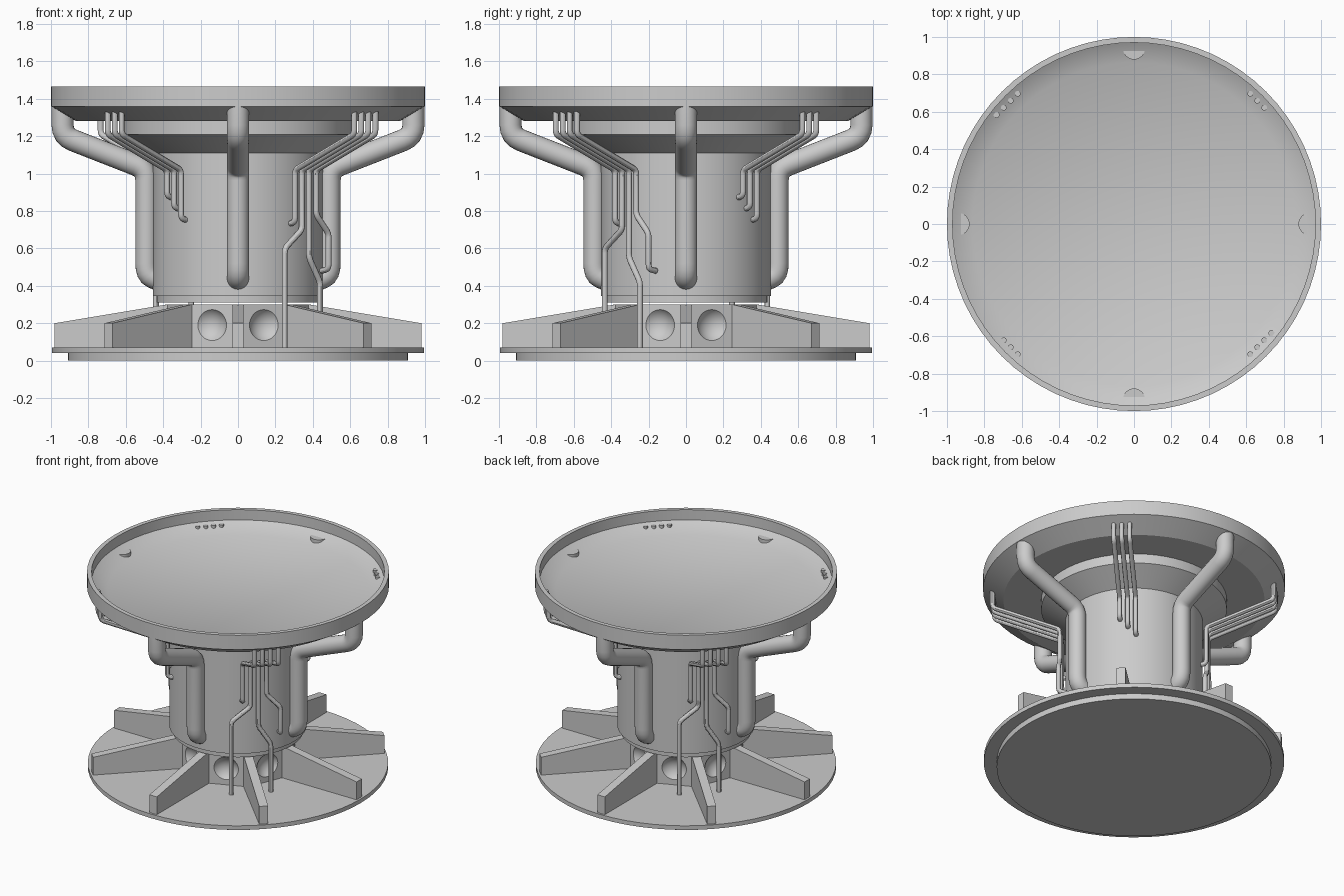
import bpy, bmesh, math
from mathutils import Vector, Matrix

if "Cube" in bpy.data.objects:
    bpy.data.objects.remove(bpy.data.objects["Cube"])


def add_mesh(name, bm):
    bmesh.ops.recalc_face_normals(bm, faces=bm.faces[:])
    me = bpy.data.meshes.new(name)
    bm.to_mesh(me)
    bm.free()
    ob = bpy.data.objects.new(name, me)
    bpy.context.collection.objects.link(ob)
    return ob


def smooth(ob):
    bpy.ops.object.select_all(action='DESELECT')
    ob.select_set(True)
    bpy.context.view_layer.objects.active = ob
    bpy.ops.object.shade_smooth_by_angle(angle=math.radians(30))


def lathe(name, profile, sides=64):
    """Closed solid of revolution from (radius, z) points, capped at both ends."""
    bm = bmesh.new()
    rings = [[bm.verts.new((r * math.cos(2 * math.pi * i / sides),
                            r * math.sin(2 * math.pi * i / sides), z))
              for i in range(sides)] for r, z in profile]
    for a, b in zip(rings, rings[1:]):
        for i in range(sides):
            j = (i + 1) % sides
            bm.faces.new((a[i], a[j], b[j], b[i]))
    bm.faces.new(rings[0])
    bm.faces.new(rings[-1])
    return add_mesh(name, bm)


def rounded(points, size, steps=4):
    """Replace each inner corner of a path with a short arc."""
    pts = [Vector(p) for p in points]
    out = [pts[0]]
    for a, b, c in zip(pts, pts[1:], pts[2:]):
        p = b + (a - b).normalized() * min(size, (a - b).length * 0.45)
        q = b + (c - b).normalized() * min(size, (c - b).length * 0.45)
        for k in range(steps + 1):
            t = k / steps
            out.append(p * (1 - t) ** 2 + b * 2 * t * (1 - t) + q * t * t)
    return out + [pts[-1]]


def pipe(name, path, radius, angle, bend, sides):
    """Sweep a tube along (radial, tangential, z) points, turned by angle."""
    rot = Matrix.Rotation(angle, 3, 'Z')
    pts = [rot @ p for p in rounded(path, bend)]
    side = rot @ Vector((0, 1, 0))
    bm = bmesh.new()
    rings = []
    for i, p in enumerate(pts):
        d = (pts[min(i + 1, len(pts) - 1)] - pts[max(i - 1, 0)]).normalized()
        s = (side - d * side.dot(d)).normalized()
        n = d.cross(s)
        rings.append([bm.verts.new(p + radius * (s * math.cos(t) + n * math.sin(t)))
                      for t in (2 * math.pi * k / sides for k in range(sides))])
    for a, b in zip(rings, rings[1:]):
        for k in range(sides):
            j = (k + 1) % sides
            bm.faces.new((a[k], a[j], b[j], b[k]))
    bm.faces.new(rings[0])
    bm.faces.new(rings[-1])
    smooth(add_mesh(name, bm))


# Base plate with stepped underside
smooth(lathe("base_plate", [(0.91, 0), (0.91, 0.04), (0.995, 0.04), (0.995, 0.07)]))

# Octagonal hub with a round dish in each face
hub = lathe("hub", [(0.39, 0.06), (0.39, 0.30)], 8)
dish_r, depth = 0.083, 0.04
ball = (dish_r ** 2 + depth ** 2) / (2 * depth)
dist = 0.39 * math.cos(math.pi / 8) + ball - depth
bm = bmesh.new()
for i in range(8):
    a = math.radians(22.5 + 45 * i)
    m = (Matrix.Translation((dist * math.cos(a), dist * math.sin(a), 0.19))
         @ Matrix.Rotation(a, 4, 'Z') @ Matrix.Rotation(math.pi / 2, 4, 'Y'))
    bmesh.ops.create_uvsphere(bm, u_segments=32, v_segments=24, radius=ball, matrix=m)
cutter = add_mesh("dish_cutter", bm)
mod = hub.modifiers.new("dishes", 'BOOLEAN')
mod.operation, mod.object, mod.solver = 'DIFFERENCE', cutter, 'EXACT'
bpy.context.view_layer.objects.active = hub
bpy.ops.object.modifier_apply(modifier=mod.name)
bpy.data.objects.remove(cutter)
smooth(hub)

# Eight tapered ribs
for i in range(8):
    bm = bmesh.new()
    outline = [(0.32, 0.06), (0.98, 0.06), (0.98, 0.20), (0.38, 0.30), (0.32, 0.30)]
    f = bm.faces.new([bm.verts.new((r, -0.03, z)) for r, z in outline])
    ext = bmesh.ops.extrude_face_region(bm, geom=[f])
    bmesh.ops.translate(bm, vec=(0, 0.06, 0),
                        verts=[v for v in ext['geom'] if isinstance(v, bmesh.types.BMVert)])
    bm.transform(Matrix.Rotation(math.radians(45 * i), 4, 'Z'))
    add_mesh(f"rib_{i + 1}", bm)

# Drum, flared collar and shallow dish on top
smooth(lathe("drum_and_dish", [
    (0.435, 0.31), (0.435, 0.345), (0.455, 0.345), (0.455, 1.11), (0.615, 1.21),
    (0.615, 1.28), (0.865, 1.28), (1.0, 1.36), (1.0, 1.465), (0.97, 1.465),
    (0.97, 1.39), (0.865, 1.33)], 72))

# Four large pipes
for i in range(4):
    pipe(f"large_pipe_{i + 1}",
         [(0.938, 0, 1.365), (0.938, 0, 1.2), (0.49, 0, 1.025), (0.49, 0, 0.46), (0.42, 0, 0.43)],
         0.059, math.radians(90 * i), 0.06, 24)

# Thin pipe bundles: tangential position at the top, then the lower run
R = 0.484


def hook(u, z):
    return [(R, u, z), (0.43, u, z - 0.01)]


long_runs = [
    (-0.053, hook(-0.053, 0.74)),
    (0.0, [(R, 0, 0.70), (R, -0.13, 0.60), (R, -0.13, 0.06)]),
    (0.053, [(R, 0.053, 0.55), (R, 0.136, 0.42), (R, 0.136, 0.06)]),
    (0.107, [(R, 0.107, 0.78), (R, 0.201, 0.68)] + hook(0.201, 0.49)),
]
short_runs = [(-0.053, hook(-0.053, 0.88)), (0.0, hook(0.0, 0.82)), (0.053, hook(0.053, 0.76))]
for label, runs, angles in (("long", long_runs, (-45, 135)), ("short", short_runs, (45, 225))):
    for b, ang in enumerate(angles):
        for k, (u, lower) in enumerate(runs):
            path = [(0.932, u, 1.38), (0.932, u, 1.21), (R, u, 1.02)] + lower
            pipe(f"{label}_thin_pipe_{b + 1}_{k + 1}", path, 0.016,
                 math.radians(ang), 0.025, 12)
